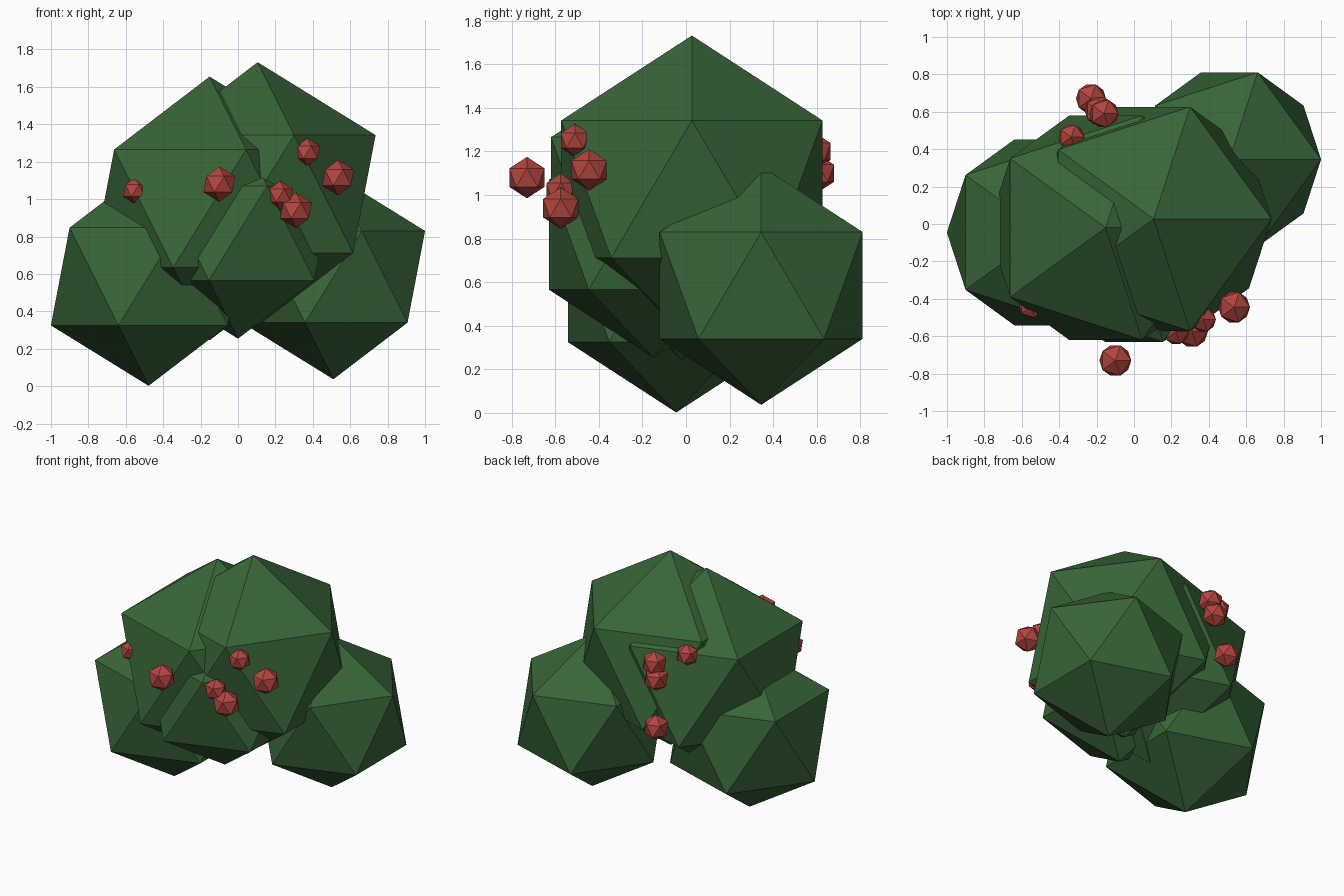
import bpy

if "Cube" in bpy.data.objects:
    bpy.data.objects.remove(bpy.data.objects["Cube"], do_unlink=True)


def make_material(name, rgb):
    mat = bpy.data.materials.new(name)
    mat.use_nodes = True
    mat.diffuse_color = (*rgb, 1)
    bsdf = mat.node_tree.nodes["Principled BSDF"]
    bsdf.inputs["Base Color"].default_value = (*rgb, 1)
    bsdf.inputs["Roughness"].default_value = 0.9
    return mat


leaf_green = make_material("leaf green", (0.04, 0.13, 0.04))
berry_red = make_material("berry red", (0.45, 0.06, 0.05))


def add_ball(name, centre, radius, mat):
    """Flat-shaded twenty-sided ball."""
    bpy.ops.mesh.primitive_ico_sphere_add(subdivisions=1, radius=radius, location=centre)
    ball = bpy.context.object
    ball.name = name
    ball.data.name = name
    ball.data.materials.append(mat)


# Leaf clumps of the bush
clumps = {
    "top_leaf_clump": ((0.105, 0.027, 1.027), 0.705),
    "upper_right_leaf_clump": ((-0.152, -0.02, 0.95), 0.705),
    "lower_right_leaf_clump": ((-0.478, -0.045, 0.586), 0.584),
    "lower_left_leaf_clump": ((0.51, 0.345, 0.585), 0.548),
    "front_leaf_clump": ((0.0, -0.15, 0.818), 0.564),
}
for name, (centre, radius) in clumps.items():
    add_ball(name, centre, radius, leaf_green)

# Berries scattered over the front and back
berries = [
    ((0.535, -0.445, 1.115), 0.095),
    ((0.37, -0.51, 1.25), 0.076),
    ((-0.10, -0.73, 1.08), 0.095),
    ((0.31, -0.575, 0.94), 0.095),
    ((0.225, -0.575, 1.02), 0.078),
    ((-0.55, -0.44, 1.045), 0.072),
    ((-0.16, 0.59, 1.20), 0.087),
    ((-0.185, 0.605, 1.10), 0.088),
    ((-0.335, 0.465, 1.26), 0.077),
    ((-0.23, 0.67, 0.785), 0.09),
]
for number, (centre, radius) in enumerate(berries, 1):
    add_ball(f"berry_{number}", centre, radius, berry_red)
